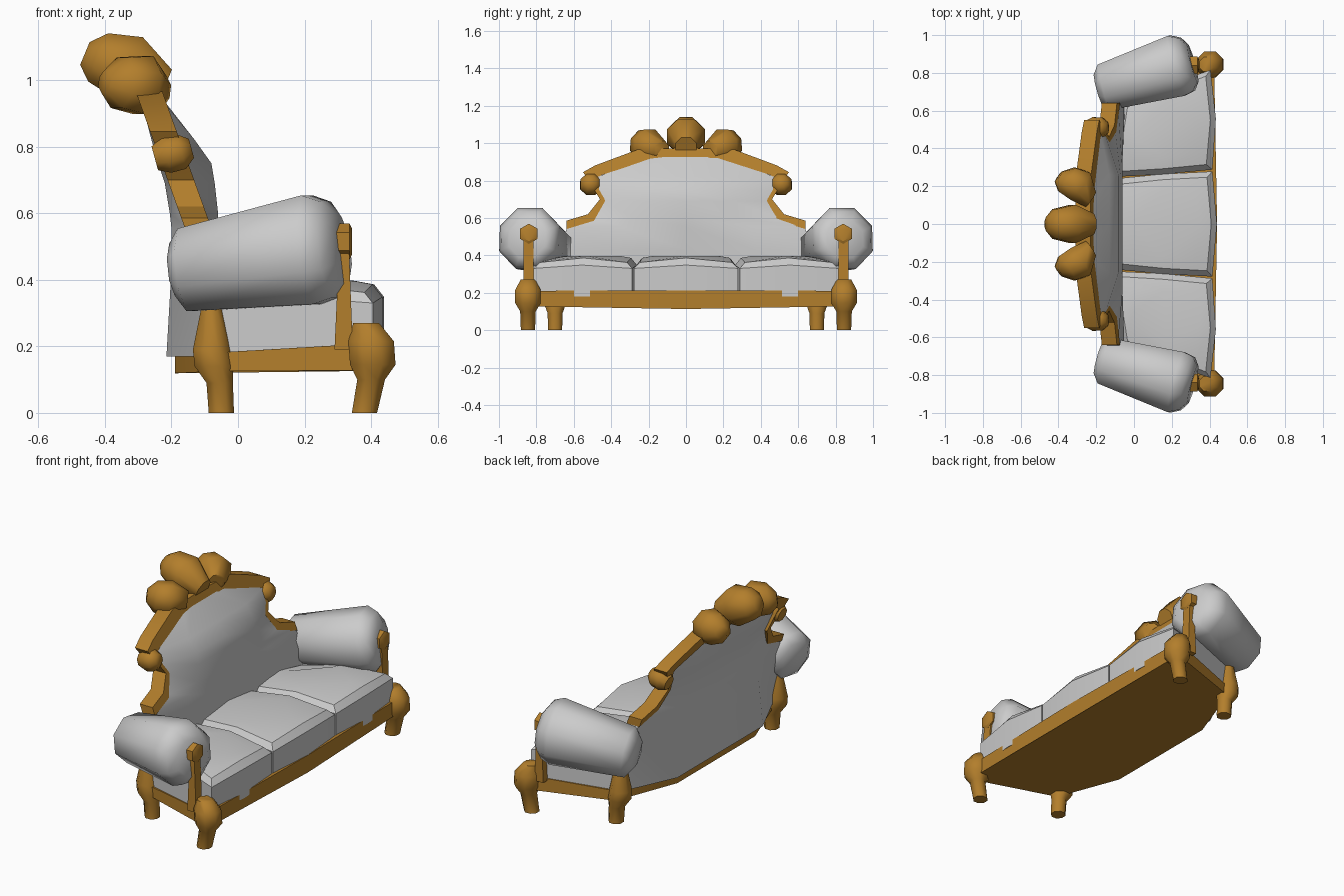
import bpy, bmesh, math
from mathutils import Vector

if "Cube" in bpy.data.objects:
    bpy.data.objects.remove(bpy.data.objects["Cube"])

wood = bpy.data.materials.new("gilded_wood")
wood.diffuse_color = (0.45, 0.21, 0.025, 1)
wood.use_nodes = True
wood.node_tree.nodes["Principled BSDF"].inputs["Base Color"].default_value = wood.diffuse_color


def finish(name, bm, mat=None, mirror=False, angle=40):
    bmesh.ops.remove_doubles(bm, verts=bm.verts, dist=1e-5)
    bmesh.ops.recalc_face_normals(bm, faces=bm.faces)
    me = bpy.data.meshes.new(name)
    bm.to_mesh(me)
    bm.free()
    ob = bpy.data.objects.new(name, me)
    bpy.context.collection.objects.link(ob)
    if mat:
        me.materials.append(mat)
    if mirror:
        m = ob.modifiers.new("mirror", 'MIRROR')
        m.use_axis = (False, True, False)
    bpy.ops.object.select_all(action='DESELECT')
    ob.select_set(True)
    bpy.context.view_layer.objects.active = ob
    bpy.ops.object.shade_smooth_by_angle(angle=math.radians(angle))
    return ob


def loft(name, loops, mat=None, mirror=False, angle=40):
    """Skin a list of equal-length closed loops and cap both ends."""
    bm = bmesh.new()
    rows = [[bm.verts.new(p) for p in loop] for loop in loops]
    n = len(rows[0])
    for a, b in zip(rows, rows[1:]):
        for i in range(n):
            j = (i + 1) % n
            bm.faces.new((a[i], a[j], b[j], b[i]))
    bm.faces.new(rows[0])
    bm.faces.new(rows[-1])
    return finish(name, bm, mat, mirror, angle)


def tube(name, rings, mat=None, sides=8, axis=None, mirror=True, angle=58):
    """Turned part from rings (x, y, z, radius) square to one axis."""
    pts = [Vector(r[:3]) for r in rings]
    d = Vector(axis) if axis else pts[-1] - pts[0]
    d.normalize()
    ref = Vector((1, 0, 0)) if abs(d.z) > 0.9 else Vector((0, 0, 1))
    u = d.cross(ref).normalized()
    v = d.cross(u)
    ang = [2 * math.pi * (i + 0.5) / sides for i in range(sides)]
    loops = [[p + r[3] * (u * math.cos(a) + v * math.sin(a)) for a in ang]
             for p, r in zip(pts, rings)]
    return loft(name, loops, mat, mirror, angle)


# Base frame, kinked at the back
half = [(0.44, 0), (0.425, 0.8), (0.36, 0.86), (-0.06, 0.72), (-0.19, 0.35)]
outline = half + [(x, -y) for x, y in reversed(half[1:])]
loft("base_frame", [
    [(x, y, 0.113 + 0.017 * abs(y)) for x, y in outline],
    [(x, y, 0.185 + 0.06 * max(x, -0.15)) for x, y in outline]], wood, angle=20)

# Legs
tube("front_leg", [(0.38, 0.845, 0, 0.041), (0.40, 0.845, 0.10, 0.045),
                   (0.405, 0.845, 0.145, 0.074), (0.40, 0.845, 0.215, 0.074),
                   (0.385, 0.845, 0.27, 0.042)], wood, axis=(0, 0, 1))
tube("back_leg", [(-0.05, 0.70, 0, 0.041), (-0.055, 0.70, 0.09, 0.043),
                  (-0.072, 0.70, 0.14, 0.063), (-0.08, 0.70, 0.19, 0.06),
                  (-0.08, 0.70, 0.32, 0.032)], wood, axis=(0, 0, 1))

# Arms: padded roll, side panel, post and knob
tube("arm_roll", [(-0.19, 0.715, 0.43, 0.085), (-0.155, 0.725, 0.43, 0.135),
                  (0.225, 0.838, 0.49, 0.178), (0.28, 0.845, 0.49, 0.157),
                  (0.312, 0.85, 0.488, 0.108)], angle=50)
panel = [(-0.06, 0.71), (0.30, 0.835), (0.30, 0.79), (-0.06, 0.65)]
loft("arm_panel", [[(x, y, 0.17 + 0.02 * (x > 0)) for x, y in panel],
                   [(x, y, 0.40) for x, y in panel]], mirror=True)
post = [(0.29, 0.815), (0.345, 0.815), (0.345, 0.87), (0.29, 0.87)]
loft("arm_post", [[(x, y, 0.19) for x, y in post],
                  [(x * 0.5 + 0.16, y, 0.52) for x, y in post]], wood, True)
tube("arm_knob", [(0.29, 0.84, 0.515, 0.054), (0.335, 0.84, 0.515, 0.054),
                  (0.342, 0.84, 0.515, 0.04)], wood, sides=6, angle=30)


# Seat cushions: corners and bowed mid points, domed top
def cushion(name, corners, mirror=False):
    c = [Vector(p) for p in corners]
    mid = sum(c, Vector((0, 0))) / 4
    base = []
    for i in range(4):
        m = (c[i] + c[(i + 1) % 4]) / 2
        bow = 0.024 if i == 1 else 0.006
        base += [(c[i], 0), (m + (m - mid).normalized() * bow, 1)]
    loops = []
    for z, inset, dome in ((0.18, 0, 0), (0.33, 0, 0.018), (0.362, 0.03, 0.024), (0.375, 0.09, 0.022)):
        loop = []
        for p, k in base:
            q = p + (mid - p).normalized() * inset * (1 if k else 1.4)
            loop.append((q.x, q.y, z + dome * k))
        loops.append(loop)
    bm_ob = loft(name, loops, None, mirror, 35)
    return bm_ob


cushion("middle_cushion", [(-0.1, -0.24), (0.415, -0.278), (0.415, 0.278), (-0.1, 0.24)])
cushion("side_cushion", [(-0.1, 0.25), (0.415, 0.288), (0.405, 0.815), (-0.07, 0.64)][::1], True)

# Upholstered back: rows of z, half width, back x / front x at centre and at edge
rows = [(0.17, 0.70, -0.215, -0.07, -0.07, -0.04), (0.43, 0.67, -0.20, -0.06, -0.12, -0.05),
        (0.555, 0.635, -0.20, -0.06, -0.15, -0.085), (0.60, 0.50, -0.205, -0.06, -0.165, -0.10),
        (0.69, 0.45, -0.22, -0.07, -0.19, -0.135), (0.75, 0.465, -0.24, -0.08, -0.21, -0.15),
        (0.82, 0.47, -0.26, -0.13, -0.235, -0.175), (0.935, 0.18, -0.29, -0.22, -0.28, -0.225)]
steps = (-1, -0.55, 0, 0.55, 1)
loops = []
for z, w, bc, fc, be, fe in rows:
    loops.append([(be if abs(t) == 1 else bc, w * t, z) for t in steps] +
                 [(fe if abs(t) == 1 else fc, w * t, z) for t in reversed(steps)])
loft("upholstered_back", loops, angle=35)

# Carved back rail: inner and outer points from the centre down to the arm
pairs = [((0, 0.92), (0, 0.975)), ((0.17, 0.92), (0.26, 0.965)), ((0.45, 0.83), (0.487, 0.88)),
         ((0.475, 0.815), (0.55, 0.845)), ((0.455, 0.765), (0.50, 0.765)),
         ((0.433, 0.69), (0.46, 0.70)), ((0.492, 0.585), (0.524, 0.62)), ((0.64, 0.54), (0.64, 0.585))]


def lean(p, depth):
    return (-0.125 - 0.36 * (p[1] - 0.57) + depth, p[0], p[1])


sections = [[lean(i, -0.04), lean(o, -0.04), lean(o, 0.04), lean(i, 0.04)] for i, o in pairs]
loft("back_rail", sections, wood, True, 20)
tube("rail_scroll", [(-0.25, 0.51, 0.765, 0.04), (-0.215, 0.51, 0.775, 0.06),
                     (-0.17, 0.51, 0.785, 0.058), (-0.14, 0.51, 0.795, 0.032)], wood)

# Crest of three shells
tube("middle_crest", [(-0.22, 0, 0.98, 0.06), (-0.325, 0, 1.035, 0.11),
                      (-0.42, 0, 1.068, 0.085), (-0.46, 0, 1.08, 0.04)], wood, mirror=False)
tube("side_crest", [(-0.23, 0.13, 0.965, 0.05), (-0.285, 0.20, 0.985, 0.095),
                    (-0.355, 0.235, 0.992, 0.083), (-0.40, 0.25, 0.995, 0.035)], wood)
